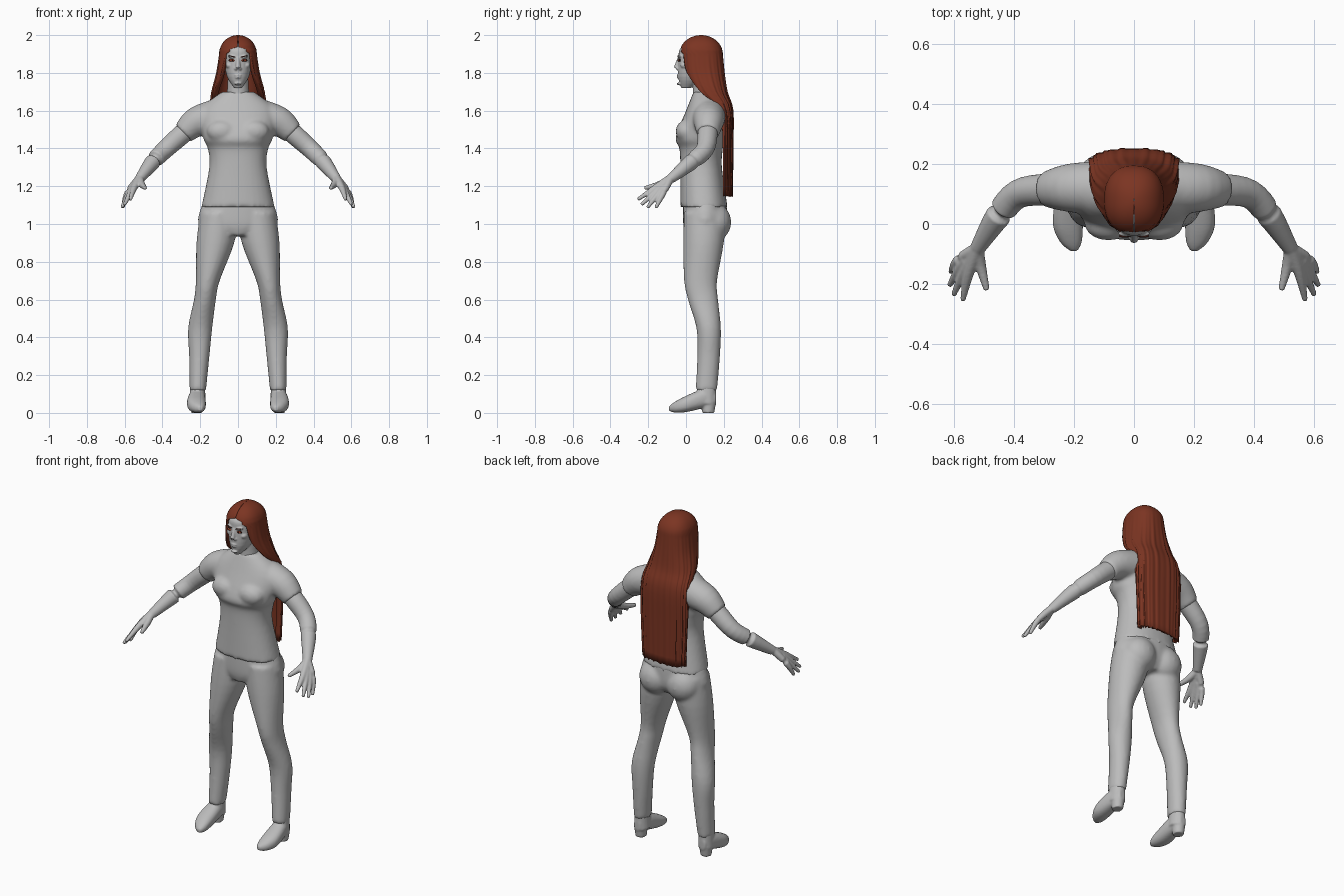
import bpy, bmesh, math
from mathutils import Vector, Matrix

cube = bpy.data.objects.get("Cube")
if cube:
    bpy.data.objects.remove(cube, do_unlink=True)


def material(name, *colour):
    mat = bpy.data.materials.new(name)
    mat.use_nodes = True
    mat.diffuse_color = (*colour, 1)
    shader = mat.node_tree.nodes["Principled BSDF"]
    shader.inputs["Base Color"].default_value = (*colour, 1)
    shader.inputs["Roughness"].default_value = 0.7
    return mat


GREY = material("plain grey", .5, .5, .5)
AUBURN = material("auburn", .2, .035, .016)
AMBER = material("amber red", .55, .1, .04)
DARK = material("dark brown", .05, .012, .008)
SIDES = {"left": 1, "right": -1}


def spline(keys, steps=4):
    """Smooth curve through key tuples of any length."""
    keys = [Vector(key) for key in keys]
    keys = [keys[0], *keys, keys[-1]]
    result = []
    for before, start, end, after in zip(keys, keys[1:], keys[2:], keys[3:]):
        leave, arrive = (end - before) / 2, (after - start) / 2
        for step in range(steps):
            t = step / steps
            ease = t * t * (3 - 2 * t)
            result.append(start.lerp(end, ease) + leave * t * (1 - t) ** 2
                          - arrive * t * t * (1 - t))
    return result + [keys[-1]]


def signed_power(value, power):
    return math.copysign(abs(value) ** power, value)


def ring(centre, u, v, power=1.0, count=32):
    """Ellipse with half axes u and v; a lower power makes it boxier."""
    angles = [math.tau * i / count for i in range(count)]
    return [centre + u * signed_power(math.cos(a), power)
            + v * signed_power(math.sin(a), power) for a in angles]


def bridge(bm, rings):
    """Join rings of points into a closed solid."""
    rows = [[bm.verts.new(point) for point in points] for points in rings]
    faces = [bm.faces.new(rows[0]), bm.faces.new(rows[-1])]
    for lower, upper in zip(rows, rows[1:]):
        for i in range(len(lower)):
            faces.append(bm.faces.new((lower[i - 1], lower[i], upper[i], upper[i - 1])))
    bmesh.ops.recalc_face_normals(bm, faces=faces)


def stack(bm, keys, x=0.0, power=1.0):
    """Level sections: height, half width, front, back, optional sideways shift."""
    rings = []
    for z, width, front, back, *shift in spline(keys):
        centre = Vector((x * (shift[0] if shift else 1), (front + back) / 2, z))
        depth = Vector((0, (back - front) / 2, 0))
        rings.append(ring(centre, Vector((width, 0, 0)), depth, power))
    bridge(bm, rings)


def tube(bm, keys, side=1):
    """Round limb along points of x, y, z and radius."""
    path = spline(keys)
    points = [Vector((side * x, y, z)) for x, y, z, radius in path]
    rings = []
    for i, point in enumerate(points):
        along = (points[min(i + 1, len(points) - 1)] - points[max(i - 1, 0)]).normalized()
        across = along.cross(Vector((1, 0, 0) if abs(along.x) < .5 else (0, 1, 0))).normalized()
        radius = path[i][3]
        rings.append(ring(point, across * radius, along.cross(across) * radius))
    bridge(bm, rings)


def ball(bm, centre, radii, side=1, tilt=0.0):
    x, y, z = centre
    place = Matrix.Translation((side * x, y, z)) @ Matrix.Rotation(side * tilt, 4, 'Y')
    bmesh.ops.create_uvsphere(bm, u_segments=20, v_segments=12, radius=1,
                              matrix=place @ Matrix.Diagonal((*radii, 1)))


def finish(bm, name, mat, voxel=None, smoothing=6):
    """Make the object; a voxel size melts its pieces into one skin."""
    mesh = bpy.data.meshes.new(name)
    bm.to_mesh(mesh)
    bm.free()
    mesh.materials.append(mat)
    mesh.polygons.foreach_set("use_smooth", [True] * len(mesh.polygons))
    ob = bpy.data.objects.new(name, mesh)
    bpy.context.collection.objects.link(ob)
    if voxel:
        melt = ob.modifiers.new("Melt together", 'REMESH')
        melt.mode = 'VOXEL'
        melt.voxel_size = voxel
        melt.use_smooth_shade = True
        soften = ob.modifiers.new("Soften", 'SMOOTH')
        soften.iterations = smoothing


# Shirt: torso, chest and short sleeves
bm = bmesh.new()
stack(bm, [(1.09, .194, -.03, .22), (1.3, .152, -.03, .19), (1.4, .16, -.035, .195),
           (1.46, .185, -.055, .2), (1.6, .2, 0, .21), (1.7, .085, .04, .16)], power=.9)
for side in SIDES.values():
    tube(bm, [(.12, .12, 1.57, .09), (.22, .12, 1.54, .08), (.29, .115, 1.48, .06)], side)
    ball(bm, (.085, 0, 1.49), (.08, .055, .06), side)
finish(bm, "shirt", GREY, .01)

# Trousers: hips, legs and seat
bm = bmesh.new()
stack(bm, [(1.12, .185, -.015, .215), (1, .21, -.015, .215), (.94, .1, 0, .18)])
for side in SIDES.values():
    stack(bm, [(1.06, .1, -.01, .21, .1), (.9, .1, -.015, .2, .12), (.7, .063, -.01, .165, .16),
               (.6, .058, .01, .17, .175), (.45, .064, .055, .185, .2),
               (.3, .054, .06, .18, .205), (.12, .044, .05, .165, .213)], side)
    ball(bm, (.09, .15, 1.01), (.1, .09, .1), side)
finish(bm, "trousers", GREY, .01)

for name, side in SIDES.items():
    # Arm, with the fingers fanned out from the wrist
    bm = bmesh.new()
    tube(bm, [(.22, .12, 1.535, .048), (.29, .115, 1.48, .053), (.385, .1, 1.395, .048),
              (.45, .03, 1.33, .043), (.52, -.08, 1.24, .026)], side)
    for finger in range(4):
        spread = finger / 3
        knuckle = Vector((.55, -.165, 1.19)).lerp(Vector((.585, -.12, 1.165)), spread)
        tip = Vector((.57, -.255, 1.13)).lerp(Vector((.61, -.16, 1.085)), spread)
        tip += Vector((.02, -.015, -.015)) * math.sin(math.pi * spread)
        tube(bm, [(.52, -.08, 1.245, .021), (*knuckle, .017), (*tip, .009)], side)
    tube(bm, [(.52, -.085, 1.24, .02), (.51, -.14, 1.21, .018), (.49, -.22, 1.19, .01)], side)
    finish(bm, name + "_arm", GREY, .005, smoothing=4)

    # Shoe: sections from the heel to the toe, then the heel block and collar
    bm = bmesh.new()
    rings = []
    for y, x, z, width, height in spline([(.16, .217, .075, .02, .03), (.1, .217, .078, .042, .05),
                                          (0, .22, .047, .05, .043), (-.06, .21, .03, .036, .028),
                                          (-.09, .2, .023, .012, .012)]):
        rings.append(ring(Vector((side * x, y, z)), Vector((width, 0, 0)),
                          Vector((0, 0, height)), .85))
    bridge(bm, rings)
    stack(bm, [(0, .03, .085, .15), (.06, .036, .085, .16)], side * .217)
    stack(bm, [(.05, .044, .055, .16), (.14, .039, .06, .16)], side * .214)
    finish(bm, name + "_shoe", GREY, .006, smoothing=4)

# Head: skull, neck, nose, lips and chin
bm = bmesh.new()
stack(bm, [(1.72, .02, -.025, .025), (1.78, .058, -.042, .11), (1.88, .077, -.04, .175),
           (1.93, .072, -.03, .17), (1.97, .03, .03, .12)], power=.9)
tube(bm, [(0, .1, 1.62, .07), (0, .095, 1.7, .058), (0, .085, 1.8, .053)])
tube(bm, [(0, -.036, 1.88, .008), (0, -.052, 1.825, .014)])
for z, width in ((1.788, .021), (1.776, .018), (1.742, .02)):
    ball(bm, (0, -.036, z), (width, .013, .007))
for side in SIDES.values():
    ball(bm, (.011, -.044, 1.822), (.009, .009, .008), side)
    ball(bm, (.03, -.032, 1.885), (.024, .012, .008), side, -.2)
    ball(bm, (.045, -.005, 1.84), (.02, .025, .018), side)
finish(bm, "head", GREY, .004, smoothing=4)

# Eyes with dark rims, pupils and lowered brows
for name, side in SIDES.items():
    for part, mat, y, z, radii, tilt in (
            ("eye_rim", DARK, -.033, 1.867, (.018, .006, .008), 0),
            ("eye", AMBER, -.036, 1.866, (.014, .006, .006), 0),
            ("pupil", DARK, -.041, 1.866, (.004, .003, .005), 0),
            ("brow", DARK, -.04, 1.887, (.02, .005, .003), -.25)):
        bm = bmesh.new()
        ball(bm, (.031, y, z), radii, side, tilt)
        finish(bm, f"{name}_{part}", mat)

# Hair: a closed dome, then a curtain that opens round the face and
# flattens down the back (height, centre, half width, half depth, opening)
dome = []
for level in range(12, 0, -1):
    angle = math.pi / 2 * level / 12.2
    height, shrink = math.sin(angle), math.cos(angle)
    opening = .01 if height > .3 else .4
    dome.append((1.9 + height / 10, .08, .1 * shrink, .115 * shrink, opening))
curtain = spline([(1.9, .08, .1, .115, .65), (1.8, .09, .115, .115, .8), (1.7, .125, .14, .095, 1.1),
                  (1.6, .19, .15, .06, 1.4), (1.4, .2, .15, .05, 1.5), (1.15, .2, .14, .048, 1.5)])
rings = []
for z, centre, width, depth, opening in [*dome, *curtain]:
    ripple = .02 * min(1, max(0, (1.95 - z) * 3))
    outer, inner = [], []
    for i in range(120):
        angle = opening - math.pi / 2 + (math.tau - 2 * opening) * i / 119
        strand = 1 + ripple * (math.sin(17 * angle + 2 * z) + math.sin(29 * angle))
        x = width * signed_power(math.cos(angle), .85)
        y = depth * signed_power(math.sin(angle), .85)
        ragged = .006 * math.sin(23 * angle) if z < 1.16 else 0
        outer.append(Vector((x * strand, centre + y * strand, z + ragged)))
        inner.append(Vector((x * .8, centre + y * .8, z + ragged)))
    rings.append(outer + inner[::-1])
bm = bmesh.new()
bridge(bm, rings)
finish(bm, "long_hair", AUBURN)
